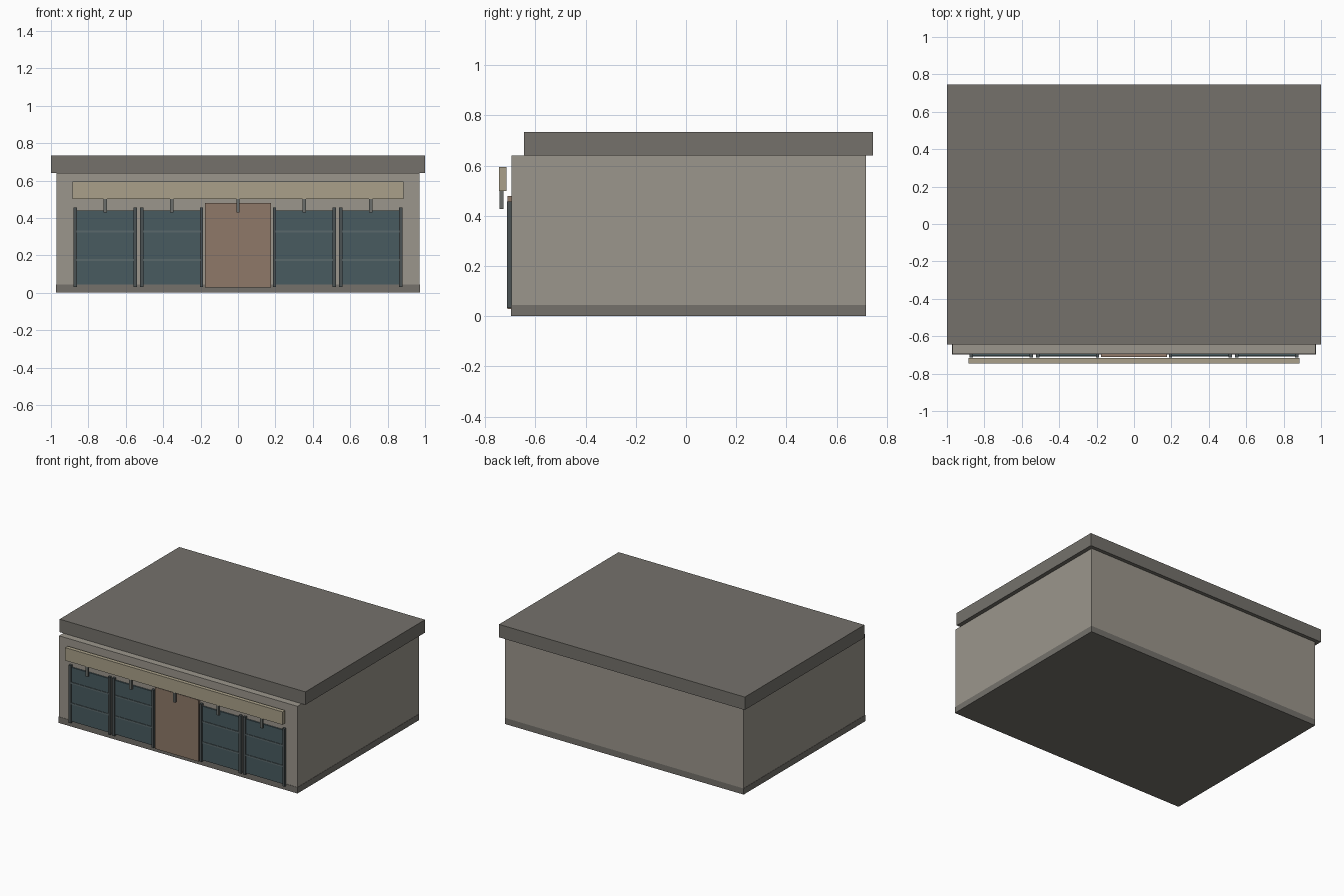
import bpy

if "Cube" in bpy.data.objects:
    bpy.data.objects.remove(bpy.data.objects["Cube"])


def material(name, hex_rgb):
    # sRGB hex to linear diffuse colour
    rgb = [(int(hex_rgb[i:i + 2], 16) / 255) ** 2.2 for i in (0, 2, 4)]
    mat = bpy.data.materials.new(name)
    mat.diffuse_color = (*rgb, 1)
    mat.use_nodes = True
    mat.node_tree.nodes["Principled BSDF"].inputs["Base Color"].default_value = mat.diffuse_color
    return mat


def box(name, x, y, z, mat):
    """Box from (min, max) ranges on each axis."""
    spans = (x, y, z)
    bpy.ops.mesh.primitive_cube_add(size=1, location=[(a + b) / 2 for a, b in spans])
    ob = bpy.context.object
    ob.name = name
    ob.scale = [b - a for a, b in spans]
    bpy.ops.object.transform_apply(location=False, rotation=False, scale=True)
    ob.data.materials.append(mat)
    return ob


wall = material("wall", "9A958B")
stone = material("stone", "74716B")
sign = material("sign", "A89F88")
wood = material("wood", "8D7868")
glass = material("glass", "4A5B60")
rail = material("rail", "5A686B")
metal = material("metal", "4C5354")
steel = material("steel", "6A6D6A")

# Building shell
box("plinth", (-0.972, 0.972), (-0.697, 0.718), (0, 0.045), stone)
box("walls", (-0.97, 0.97), (-0.695, 0.718), (0.045, 0.64), wall)
box("roof_slab", (-1, 1), (-0.645, 0.745), (0.64, 0.735), stone)

# Central door
box("door", (-0.177, 0.177), (-0.712, -0.69), (0.028, 0.48), wood)

# Shopfront windows with posts and rails
for i, cx in enumerate((-0.71, -0.355, 0.355, 0.71)):
    box(f"window_{i}", (cx - 0.16, cx + 0.16), (-0.705, -0.69), (0.043, 0.44), glass)
    for side in (-1, 1):
        px = cx + side * 0.16
        box(f"window_post_{i}", (px - 0.009, px + 0.009), (-0.714, -0.69), (0.032, 0.457), metal)
    for z in (0.175, 0.327):
        box(f"window_rail_{i}", (cx - 0.151, cx + 0.151), (-0.709, -0.70), (z - 0.006, z + 0.006), rail)

# Fascia board in front of the wall, with hanging lamps
box("fascia_board", (-0.885, 0.885), (-0.745, -0.716), (0.50, 0.595), sign)
for i in range(5):
    cx = (i - 2) * 0.355
    box(f"hanging_lamp_{i}", (cx - 0.009, cx + 0.009), (-0.744, -0.728), (0.428, 0.51), steel)
